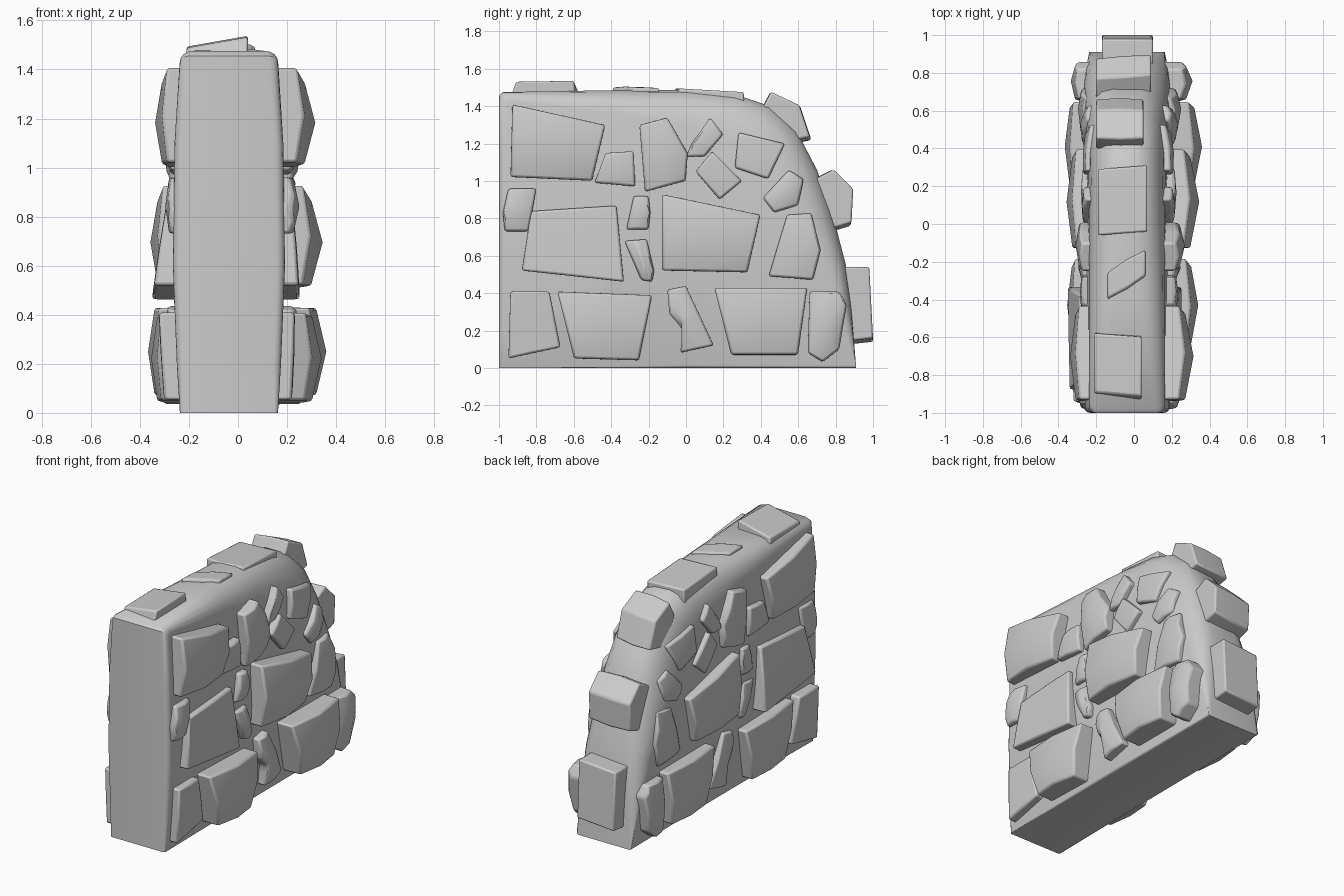
import bpy, bmesh, math
from mathutils import Vector

if "Cube" in bpy.data.objects:
    bpy.data.objects.remove(bpy.data.objects["Cube"])

CX = -0.037               # middle plane of the wall core
MID = Vector((-.1, .65))  # middle of the wall side (y, z)


def finish(bm, name, bevel=0.0, angle=35):
    bmesh.ops.recalc_face_normals(bm, faces=bm.faces[:])
    me = bpy.data.meshes.new(name)
    bm.to_mesh(me)
    bm.free()
    ob = bpy.data.objects.new(name, me)
    bpy.context.collection.objects.link(ob)
    if bevel:
        m = ob.modifiers.new("worn_edges", 'BEVEL')
        m.width, m.segments = bevel, 2
        m.limit_method, m.angle_limit = 'ANGLE', math.radians(35)
    bpy.ops.object.select_all(action='DESELECT')
    ob.select_set(True)
    bpy.context.view_layer.objects.active = ob
    bpy.ops.object.shade_smooth_by_angle(angle=math.radians(angle))
    return ob


def half_width(z):
    return 0.2 + 0.03 * math.sin(math.pi * min(max(z / 1.48, 0), 1))


def shoulder_drop(y, z):
    # how far the wall side falls back near the rounded shoulder
    if y < 0 or z < .8:
        return 0
    t = min(max(((Vector((y, z)) - MID).length - .6) / .32, 0), .9)
    return .12 * (1 - math.sqrt(1 - t * t))


def wall_core():
    # outline (y, z, edge rounding)
    prof = [(-1, 0, .015), (0, 0, .015), (.91, 0, .015), (.885, .3, .07), (.855, .55, .12),
            (.785, .82, .19), (.7, 1.06, .24), (.59, 1.27, .28), (.45, 1.4, .28),
            (.27, 1.46, .24), (0, 1.488, .19), (-.4, 1.485, .13), (-.98, 1.475, .05),
            (-1, 1.455, .04), (-1, 1.1, .035), (-1, .6, .035), (-1, .2, .03)]
    bm = bmesh.new()
    rings = []
    arc = (90, 67, 45, 22, 0)
    for side, deg in [(1, a) for a in arc] + [(-1, a) for a in reversed(arc)]:
        a = math.radians(deg)
        ring = []
        for y, z, r in prof:
            p = Vector((y, z))
            inward = (MID - p).normalized()
            # straight inward direction on the front and the foot
            if y <= -.98:
                inward = Vector((1, -.9 if z > 1.4 else 0))
            elif z == 0:
                inward = Vector((0, 1))
            q = p + inward * r * (1 - math.cos(a))
            x = half_width(z) - min(r, .15) * (1 - math.sin(a))
            ring.append(bm.verts.new((CX + side * x, q.x, q.y)))
        rings.append(ring)
    n = len(prof)
    for r0, r1 in zip(rings, rings[1:]):
        for i in range(n):
            bm.faces.new((r0[i], r0[(i + 1) % n], r1[(i + 1) % n], r1[i]))
    for side, ring in ((1, rings[0]), (-1, rings[-1])):
        hub = bm.verts.new((CX + side * .228, MID.x, MID.y))
        for i in range(n):
            bm.faces.new((ring[i], ring[(i + 1) % n], hub))
    finish(bm, "wall_core", angle=40)


def side_stone(name, pts, rim, peak, lean=0.0):
    # faceted stone set in both faces of the wall
    pts = [Vector(p) for p in pts]
    n = len(pts)
    c = sum(pts, Vector((0, 0))) / n
    loop = []
    for i, p in enumerate(pts):
        loop += [(p, rim), ((p + pts[(i + 1) % n]) / 2, rim + .4 * (peak - rim))]
    for side, label in ((1, "right"), (-1, "left")):
        def place(p, d):
            # flat leaning slabs stick out further on the left
            drop = shoulder_drop(p.x, p.y)
            if side > 0:
                return (d + lean * (p.y - c.y) - drop, p.x, p.y)
            d += 3 * lean * (p.y - c.y) + (.05 if lean else 0)
            return (-.245 - .64 * (d - .17) + drop, p.x, p.y)
        bm = bmesh.new()
        base = [bm.verts.new((.03 if side > 0 else -.1, p.x, p.y)) for p, d in loop]
        top = [bm.verts.new(place(c + (p - c) * .99, d)) for p, d in loop]
        hub = bm.verts.new(place(c, peak))
        m = len(loop)
        for i in range(m):
            j = (i + 1) % m
            bm.faces.new((base[i], base[j], top[j], top[i]))
        # four-sided facets around the centre
        for i in range(0, m, 2):
            bm.faces.new((top[i - 1], top[i], top[i + 1], hub))
        bm.faces.new(base)
        finish(bm, f"{name}_{label}", .012)


def cap_stone(name, pts, x0, x1, skew=(0, 0), shrink=0.0):
    # block lying across the top or the sloping end
    bm = bmesh.new()
    cy = sum(p[0] for p in pts) / len(pts)
    cz = sum(p[1] for p in pts) / len(pts)
    rings = []
    for x, s, k in ((x0, -1, 1 - shrink), ((x0 + x1) / 2, 0, 1), (x1, 1, 1 - shrink)):
        rings.append([bm.verts.new((x, cy + (y - cy) * k + s * skew[0],
                                    cz + (z - cz) * k + s * skew[1])) for y, z in pts])
    n = len(pts)
    for a, b in zip(rings, rings[1:]):
        for i in range(n):
            bm.faces.new((a[i], a[(i + 1) % n], b[(i + 1) % n], b[i]))
    bm.faces.new(rings[0])
    bm.faces.new(rings[-1])
    finish(bm, name, .01)


wall_core()

# stones: outline (y, z), rim depth, peak depth, lean
lower = [
    ([(-.94, .41), (-.73, .41), (-.67, .11), (-.95, .05)], .225, .23, .03),
    ([(-.69, .41), (-.18, .39), (-.25, .04), (-.6, .05)], .275, .34),
    ([(-.1, .42), (0, .44), (.15, .12), (-.03, .08), (-.02, .21), (-.09, .29)], .22, .26),
    ([(.15, .43), (.65, .43), (.6, .07), (.24, .07)], .29, .36),
    ([(.66, .41), (.82, .41), (.86, .34), (.82, .1), (.73, .03), (.65, .08)], .25, .31)]
middle = [
    ([(-.95, .96), (-.80, .96), (-.84, .73), (-.97, .73), (-.98, .83)], .21, .25),
    ([(-.83, .84), (-.37, .87), (-.33, .46), (-.88, .52)], .235, .24, -.08),
    ([(-.28, .92), (-.2, .92), (-.19, .83), (-.2, .74), (-.32, .74)], .21, .24),
    ([(-.33, .68), (-.21, .69), (-.17, .52), (-.18, .46), (-.24, .47)], .21, .25),
    ([(-.13, .93), (.4, .82), (.33, .51), (-.13, .52)], .265, .345),
    ([(.54, .82), (.67, .83), (.72, .63), (.68, .47), (.44, .49)], .215, .25)]
upper = [
    ([(-.93, 1.41), (-.43, 1.3), (-.5, 1.0), (-.94, 1.02)], .24, .315),
    ([(-.43, 1.15), (-.28, 1.16), (-.27, .97), (-.49, .99)], .215, .235),
    ([(-.25, 1.3), (-.1, 1.34), (.01, 1.15), (0, 1.0), (-.22, .94)], .22, .27),
    ([(.13, 1.34), (.2, 1.25), (.1, 1.13), (0, 1.13), (.03, 1.2)], .205, .22),
    ([(.14, 1.16), (.3, 1.0), (.18, .9), (.05, 1.05)], .215, .225),
    ([(.28, 1.26), (.53, 1.2), (.44, 1.01), (.26, 1.07)], .205, .215),
    ([(.55, 1.06), (.63, 1.01), (.6, .87), (.47, .83), (.41, .91)], .205, .24)]
for course, stones in (("lower", lower), ("middle", middle), ("upper", upper)):
    for i, s in enumerate(stones):
        side_stone(f"{course}_stone_{i + 1}", *s)

# stones along the top
cap_stone("top_stone_front", [(-.93, 1.42), (-.9, 1.51), (-.59, 1.515), (-.58, 1.42)],
          -.21, .04, (-.01, .022))
cap_stone("top_stone_small", [(-.36, 1.44), (-.34, 1.505), (-.19, 1.5), (-.19, 1.44)],
          -.14, .06, (.06, 0), .12)
cap_stone("top_stone_middle", [(-.05, 1.38), (-.05, 1.495), (.3, 1.475), (.3, 1.36)],
          -.19, .07, (.01, 0))
# stones down the sloping end
cap_stone("end_stone_high", [(.39, 1.36), (.45, 1.475), (.61, 1.4), (.67, 1.22), (.52, 1.19)],
          -.2, .05, (0, .01), .06)
cap_stone("end_stone_middle", [(.66, 1.0), (.78, 1.06), (.89, .95), (.88, .76), (.78, .73)],
          -.2, .09, (.01, .01), .06)
cap_stone("end_stone_low", [(.8, .53), (.98, .53), (1.0, .15), (.82, .13)],
          -.17, .1, (0, .01))
